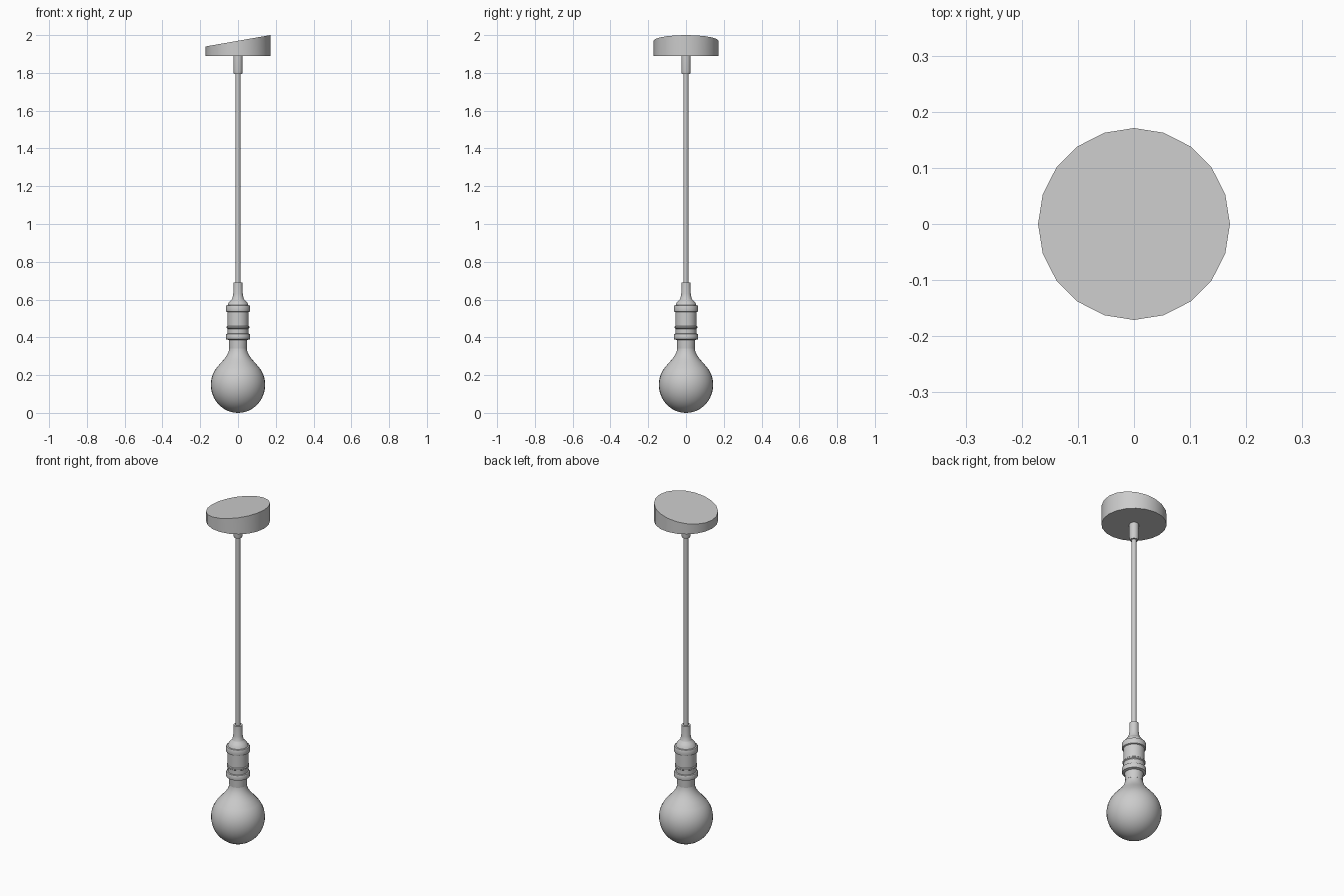
import bpy, bmesh, math

if "Cube" in bpy.data.objects:
    bpy.data.objects.remove(bpy.data.objects["Cube"])

grey = bpy.data.materials.new("light_grey")
grey.diffuse_color = (0.6, 0.6, 0.6, 1)
grey.use_nodes = True
grey.node_tree.nodes["Principled BSDF"].inputs["Base Color"].default_value = grey.diffuse_color


def lathe(name, profile, sides, angle=35):
    """Revolve (radius, z) points, listed bottom to top, around the z axis."""
    bm = bmesh.new()
    rings = []
    for r, z in profile:
        if r == 0:
            rings.append([bm.verts.new((0, 0, z))])
        else:
            rings.append([bm.verts.new((r * math.cos(2 * math.pi * i / sides),
                                        r * math.sin(2 * math.pi * i / sides), z))
                          for i in range(sides)])
    for a, b in zip(rings, rings[1:]):
        for i in range(sides):
            j = (i + 1) % sides
            if len(a) == 1:
                bm.faces.new((a[0], b[j], b[i]))
            elif len(b) == 1:
                bm.faces.new((a[i], a[j], b[0]))
            else:
                bm.faces.new((a[i], a[j], b[j], b[i]))
    # close open ends
    if len(rings[0]) > 1:
        bm.faces.new(rings[0][::-1])
    if len(rings[-1]) > 1:
        bm.faces.new(rings[-1])
    bmesh.ops.recalc_face_normals(bm, faces=bm.faces)
    mesh = bpy.data.meshes.new(name)
    bm.to_mesh(mesh)
    bm.free()
    mesh.materials.append(grey)
    obj = bpy.data.objects.new(name, mesh)
    bpy.context.collection.objects.link(obj)
    bpy.ops.object.select_all(action='DESELECT')
    obj.select_set(True)
    bpy.context.view_layer.objects.active = obj
    bpy.ops.object.shade_smooth_by_angle(angle=math.radians(angle))
    return obj


# ceiling canopy with a sloped top
R = 0.171
canopy = lathe("ceiling_canopy", [(R, 1.89), (R, 1.97)], 20)
for v in canopy.data.vertices:
    if v.co.z > 1.93:
        v.co.z = 1.97 + 0.03 * v.co.x / R

# cord grip under the canopy
lathe("cord_grip", [(0.022, 1.795), (0.025, 1.81), (0.025, 1.89)], 20)

# hanging cord
lathe("cord", [(0.013, 0.66), (0.013, 1.81)], 16)

# lamp socket: lower collar, rings, body, shoulder and cord neck
lathe("lamp_socket", [
    (0.047, 0.34), (0.049, 0.386), (0.063, 0.39), (0.064, 0.395),
    (0.064, 0.413), (0.062, 0.418), (0.055, 0.42), (0.055, 0.445),
    (0.060, 0.449), (0.060, 0.456), (0.056, 0.46), (0.056, 0.533),
    (0.063, 0.536), (0.064, 0.54), (0.064, 0.563), (0.062, 0.568),
    (0.055, 0.57), (0.051, 0.581), (0.042, 0.592), (0.032, 0.602),
    (0.030, 0.605), (0.025, 0.632), (0.024, 0.69)], 24)

# globe bulb: sphere that flows into a narrow neck
r, cz = 0.144, 0.15
globe = []
for k in range(18):
    t = math.radians(-90 + 7.5 * k)
    globe.append((0 if k == 0 else r * math.cos(t),
                  cz + (0.15 if t < 0 else r) * math.sin(t)))
neck = [(0.091, 0.265), (0.078, 0.279), (0.066, 0.294), (0.056, 0.310),
        (0.049, 0.327), (0.046, 0.342), (0.044, 0.36)]
lathe("bulb", globe + neck, 32, 60)
